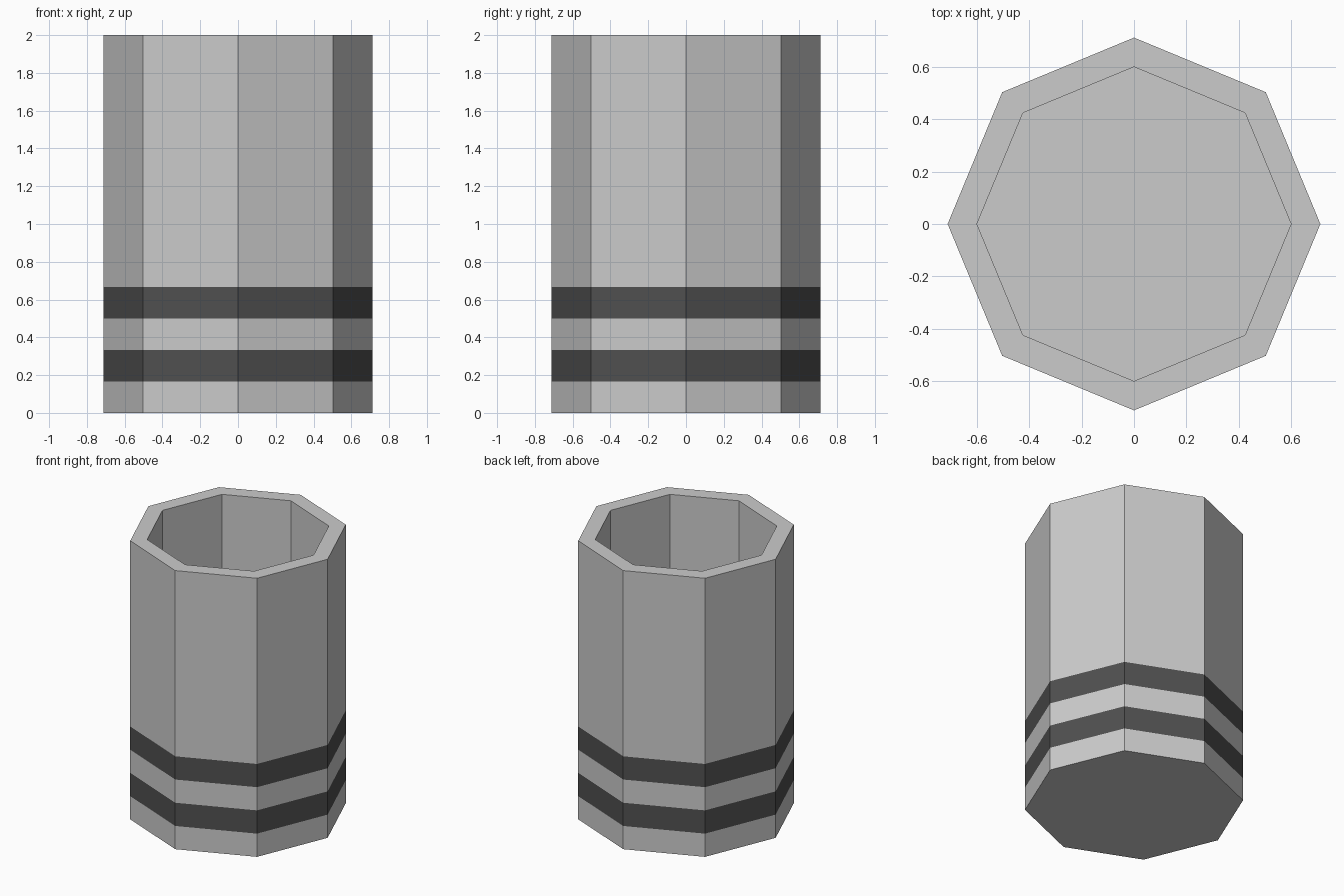
import bpy, bmesh
from math import cos, sin, tau

if "Cube" in bpy.data.objects:
    bpy.data.objects.remove(bpy.data.objects["Cube"])

SIDES = 8
R_OUT, R_IN, HEIGHT, FLOOR = 0.712, 0.60, 2.0, 0.11
BAND = 1 / 6

# Dark colour for the two painted bands
dark = bpy.data.materials.new("dark_band")
dark.diffuse_color = (0.08, 0.08, 0.08, 1)
dark.use_nodes = True
dark.node_tree.nodes["Principled BSDF"].inputs["Base Color"].default_value = dark.diffuse_color
plain = bpy.data.materials.new("grey_body")
plain.diffuse_color = (0.8, 0.8, 0.8, 1)
plain.use_nodes = True
plain.node_tree.nodes["Principled BSDF"].inputs["Base Color"].default_value = plain.diffuse_color

# Profile: up the outer wall, over the rim, down to the inner floor
profile = [(R_OUT, i * BAND) for i in range(5)]
profile += [(R_OUT, HEIGHT), (R_IN, HEIGHT), (R_IN, FLOOR)]

bm = bmesh.new()
rings = [[bm.verts.new((r * cos(tau * k / SIDES), r * sin(tau * k / SIDES), z))
          for k in range(SIDES)] for r, z in profile]

# Walls, with the second and fourth courses dark
for level, (low, high) in enumerate(zip(rings, rings[1:])):
    for k in range(SIDES):
        n = (k + 1) % SIDES
        face = bm.faces.new((low[k], low[n], high[n], high[k]))
        face.material_index = 1 if level in (1, 3) else 0

# Underside and inner floor
bm.faces.new(rings[0][::-1])
bm.faces.new(rings[-1])

mesh = bpy.data.meshes.new("octagonal_bin")
bm.to_mesh(mesh)
bm.free()
mesh.materials.append(plain)
mesh.materials.append(dark)
bin_body = bpy.data.objects.new("octagonal_bin", mesh)
bpy.context.collection.objects.link(bin_body)
